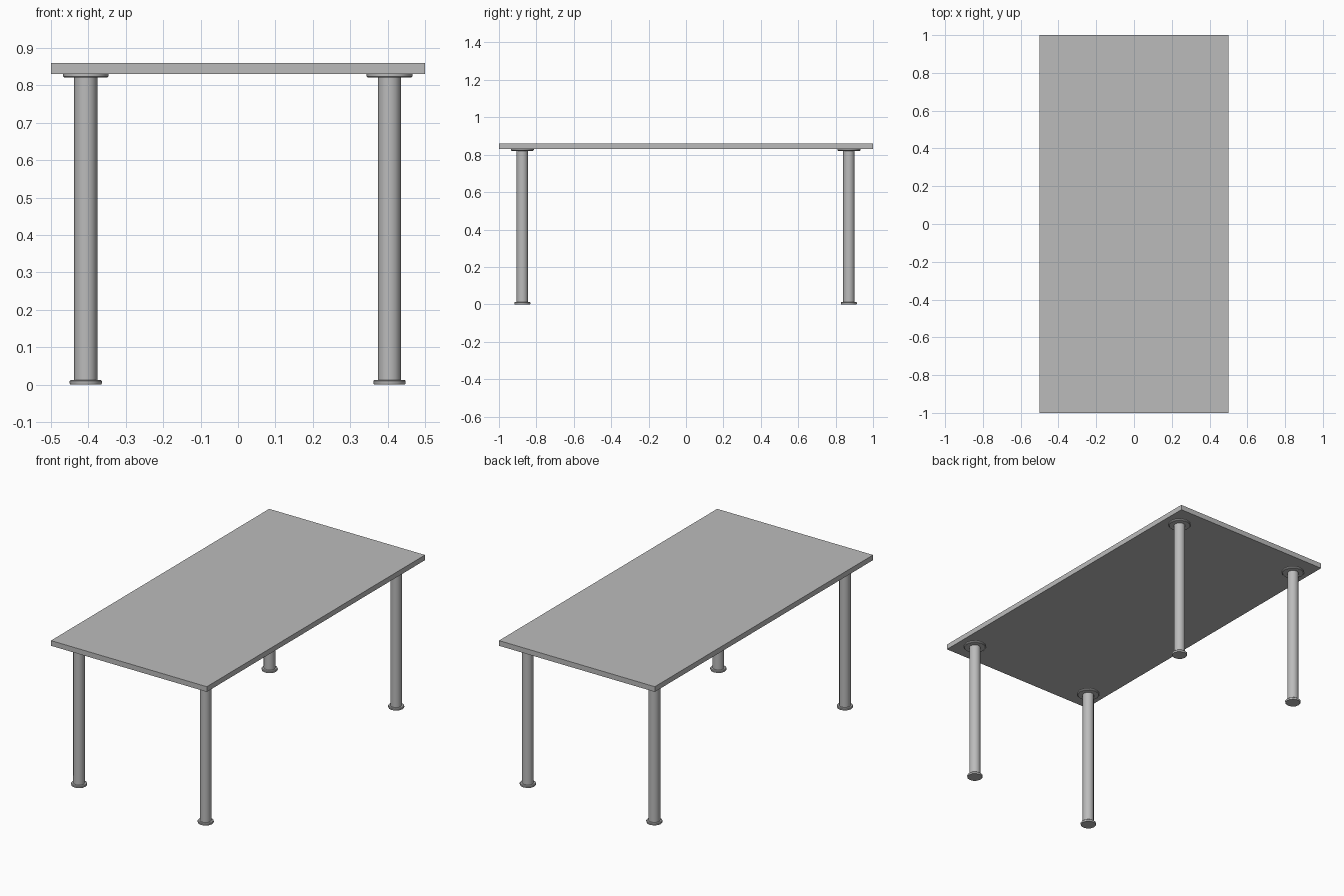
import bpy, bmesh, math

if "Cube" in bpy.data.objects:
    bpy.data.objects.remove(bpy.data.objects["Cube"])

grey = bpy.data.materials.new("grey")
grey.diffuse_color = (0.50, 0.50, 0.50, 1)
grey.use_nodes = True
grey.node_tree.nodes["Principled BSDF"].inputs["Base Color"].default_value = grey.diffuse_color
SIDES = 12


def finish(name, bm):
    bmesh.ops.recalc_face_normals(bm, faces=bm.faces[:])
    mesh = bpy.data.meshes.new(name)
    bm.to_mesh(mesh)
    bm.free()
    mesh.materials.append(grey)
    obj = bpy.data.objects.new(name, mesh)
    bpy.context.collection.objects.link(obj)
    return obj


def turned(name, profile, x, y):
    """Closed solid turned around a vertical axis from (radius, height) points."""
    bm = bmesh.new()
    rings = []
    for r, z in profile:
        rings.append([bm.verts.new((x + r * math.cos(2 * math.pi * i / SIDES),
                                    y + r * math.sin(2 * math.pi * i / SIDES), z))
                      for i in range(SIDES)])
    for a, b in zip(rings, rings[1:]):
        for i in range(SIDES):
            j = (i + 1) % SIDES
            bm.faces.new((a[i], a[j], b[j], b[i]))
    bm.faces.new(rings[0])
    bm.faces.new(rings[-1])
    obj = finish(name, bm)
    bpy.ops.object.select_all(action='DESELECT')
    obj.select_set(True)
    bpy.context.view_layer.objects.active = obj
    bpy.ops.object.shade_smooth_by_angle(angle=math.radians(35))


# Table top
bm = bmesh.new()
bmesh.ops.create_cube(bm, size=1)
for v in bm.verts:
    v.co.x *= 1.0
    v.co.y *= 2.0
    v.co.z = 0.845 + v.co.z * 0.03
finish("table_top", bm)

# Four legs, each with a foot and a mounting plate
for side, x in (("left", -0.407), ("right", 0.405)):
    for end, y in (("front", -0.875), ("back", 0.871)):
        tag = f"{end}_{side}"
        turned(f"leg_{tag}", [(0.031, 0.008), (0.031, 0.826)], x, y)
        turned(f"foot_{tag}", [(0.041, 0.0), (0.043, 0.004), (0.043, 0.010), (0.040, 0.013)], x, y)
        turned(f"mounting_plate_{tag}", [(0.058, 0.821), (0.061, 0.824), (0.061, 0.830)], x, y)
